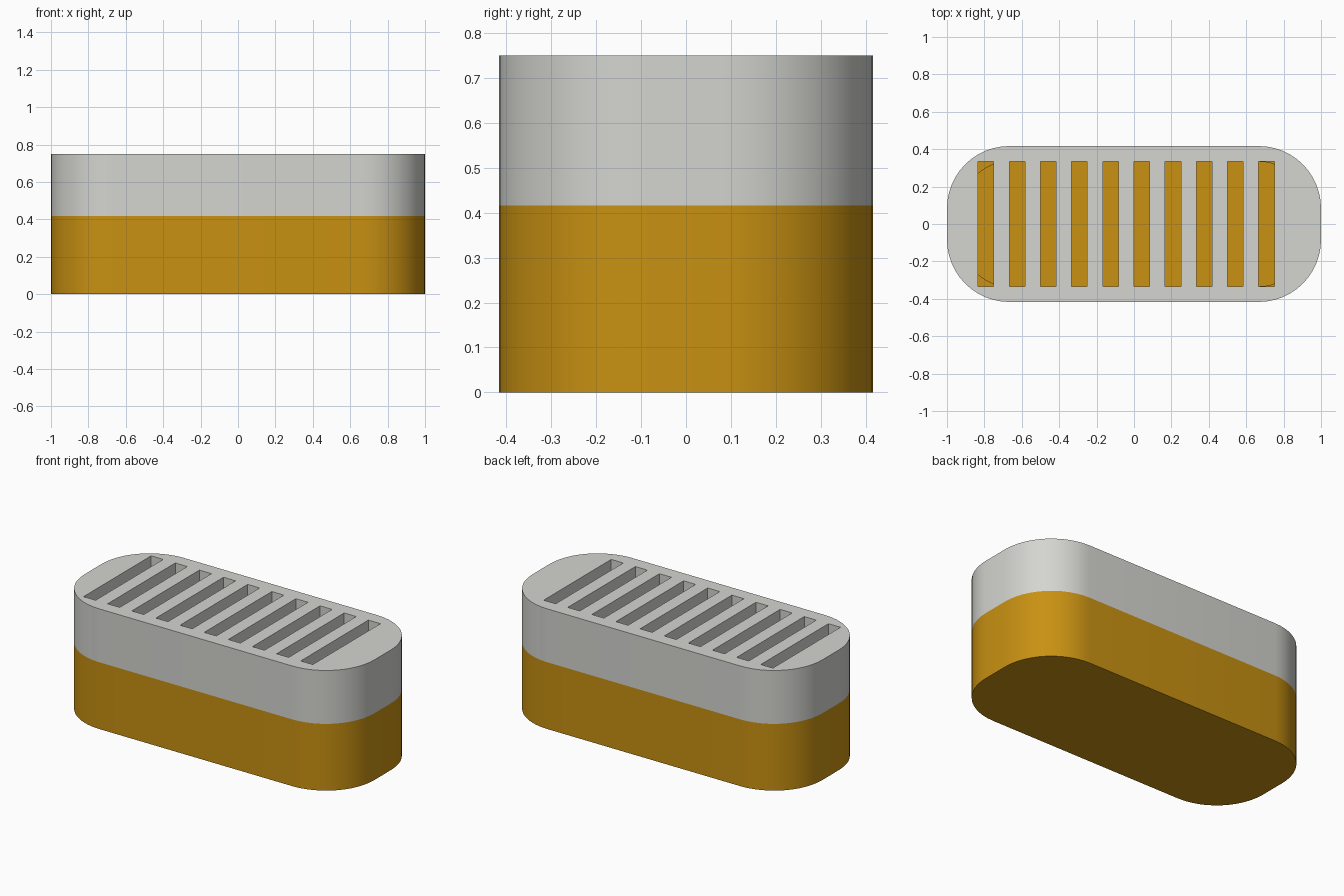
import bpy, bmesh, math

if "Cube" in bpy.data.objects:
    bpy.data.objects.remove(bpy.data.objects["Cube"])

U = 1 / 12          # wall thickness, the module every size is built on
SEAM, TOP = 5 * U, 9 * U


def material(name, rgb):
    m = bpy.data.materials.new(name)
    m.diffuse_color = (*rgb, 1)
    m.use_nodes = True
    m.node_tree.nodes["Principled BSDF"].inputs["Base Color"].default_value = m.diffuse_color
    return m


def finish(name, bm, mat=None):
    bmesh.ops.recalc_face_normals(bm, faces=bm.faces)
    me = bpy.data.meshes.new(name)
    bm.to_mesh(me)
    bm.free()
    ob = bpy.data.objects.new(name, me)
    bpy.context.collection.objects.link(ob)
    if mat:
        me.materials.append(mat)
    return ob


def rounded_block(name, hx, hy, r, z0, z1, mat=None, steps=12):
    """Rounded rectangle extruded from z0 to z1."""
    bm = bmesh.new()
    ring = []
    for q, (sx, sy) in enumerate([(1, 1), (-1, 1), (-1, -1), (1, -1)]):
        for i in range(steps + 1):
            a = (q + i / steps) * math.pi / 2
            ring.append(bm.verts.new((sx * (hx - r) + r * math.cos(a),
                                      sy * (hy - r) + r * math.sin(a), z0)))
    face = bm.faces.new(ring)
    ext = bmesh.ops.extrude_face_region(bm, geom=[face], use_keep_orig=True)
    for v in ext["geom"]:
        if isinstance(v, bmesh.types.BMVert):
            v.co.z = z1
    return finish(name, bm, mat)


def cut(ob, cutter):
    mod = ob.modifiers.new("cut", "BOOLEAN")
    mod.operation, mod.solver, mod.object = "DIFFERENCE", "EXACT", cutter
    bpy.ops.object.select_all(action="DESELECT")
    bpy.context.view_layer.objects.active = ob
    ob.select_set(True)
    bpy.ops.object.modifier_apply(modifier=mod.name)
    bpy.data.objects.remove(cutter)


gold = material("gold", (0.578, 0.283, 0.006))
grey = material("light_grey", (0.66, 0.66, 0.63))

# Open tray at the bottom
base = rounded_block("base_tray", 1, 5 * U, 4 * U, 0, SEAM, gold)
cut(base, rounded_block("tray_cavity", 11 * U, 4 * U, 3 * U, U, SEAM + U))

# Hollow lid
lid = rounded_block("slotted_lid", 1, 5 * U, 4 * U, SEAM, TOP, grey)
cut(lid, rounded_block("lid_cavity", 11 * U, 4 * U, 3 * U, SEAM - U, TOP - U))

# Ten slots running right through the lid
bm = bmesh.new()
for i in range(10):
    box = bmesh.ops.create_cube(bm, size=1)["verts"]
    bmesh.ops.scale(bm, vec=(U, 8 * U, 6 * U), verts=box)
    bmesh.ops.translate(bm, vec=((2 * i - 9.5) * U, 0, 7 * U), verts=box)
cut(lid, finish("slot_cutters", bm))

# Smooth corners, sharp edges
for ob in (base, lid):
    bpy.ops.object.select_all(action="DESELECT")
    bpy.context.view_layer.objects.active = ob
    ob.select_set(True)
    bpy.ops.object.shade_smooth_by_angle(angle=math.radians(30))
